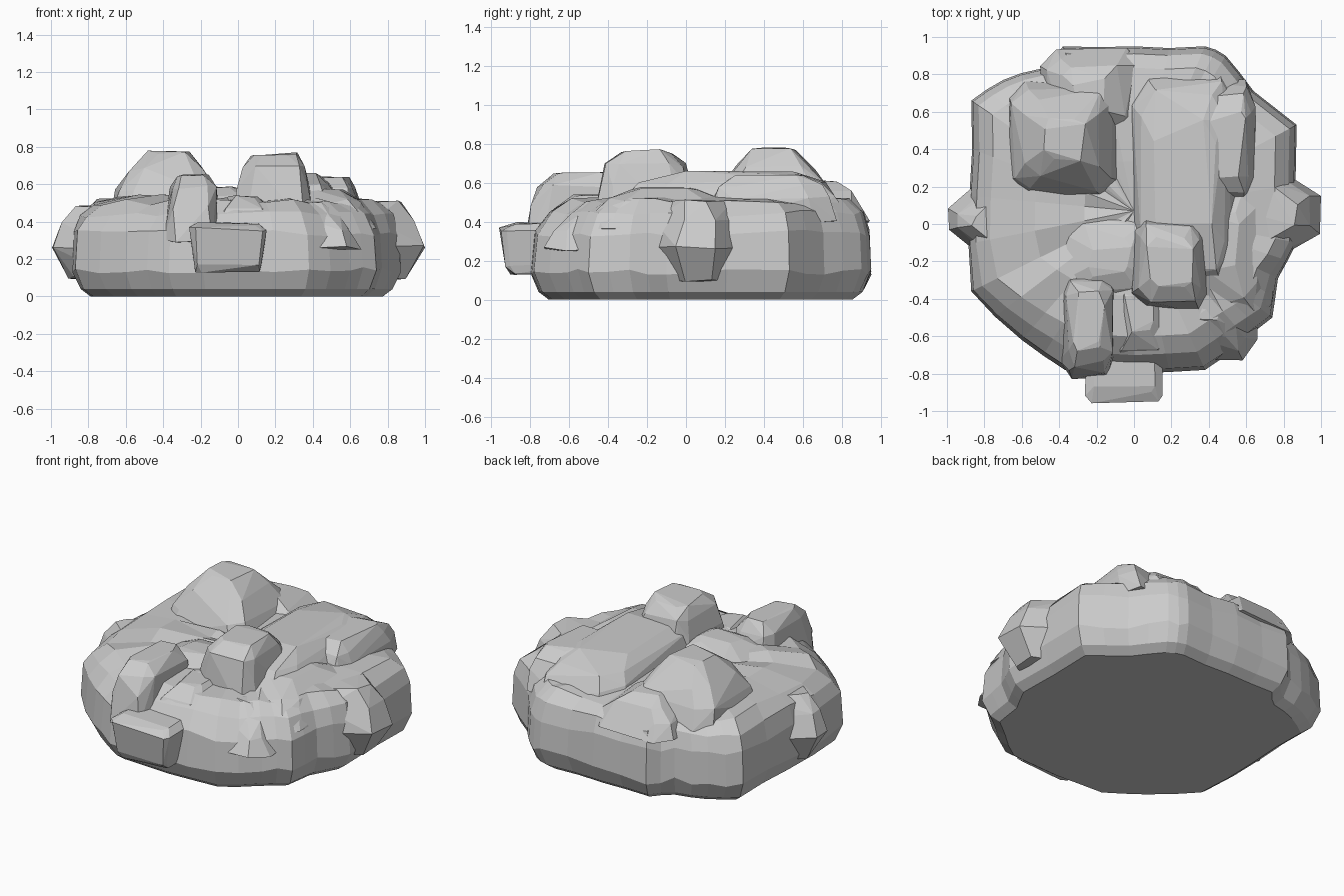
import bpy, bmesh, random

if "Cube" in bpy.data.objects:
    bpy.data.objects.remove(bpy.data.objects["Cube"])

random.seed(11)


def jit(a):
    return random.uniform(-a, a)


def make_object(name, bm):
    bmesh.ops.recalc_face_normals(bm, faces=bm.faces)
    mesh = bpy.data.meshes.new(name)
    bm.to_mesh(mesh)
    bm.free()
    obj = bpy.data.objects.new(name, mesh)
    bpy.context.collection.objects.link(obj)
    return obj


def loft_body(name, outline, levels, cy):
    """Stack scaled copies of the plan outline; the front rim slopes back."""
    n = len(outline) * 2
    plan = []
    for i, (x, y) in enumerate(outline):
        u, v = outline[(i + 1) % len(outline)]
        g = 1 + jit(0.012)
        plan += [(x, y), ((x + u) / 2 * g, (y + v) / 2 * g)]
    bm = bmesh.new()
    rings = []
    for z, s in levels:
        rough = 0.018 if z > 0.1 else 0
        ring = []
        for x, y in plan:
            front = min(max((-y - 0.2) / 0.5, 0), 1)
            f = s * (1 - 0.6 * front * max(z - 0.32, 0))
            ring.append(bm.verts.new((x * f, cy + (y - cy) * f, z + jit(rough))))
        rings.append(ring)
    for a, b in zip(rings, rings[1:]):
        for i in range(n):
            j = (i + 1) % n
            bm.faces.new((a[i], a[j], b[j], b[i]))
    bm.faces.new(rings[0][::-1])
    tip = bm.verts.new((0, cy, levels[-1][0]))
    for i in range(n):
        bm.faces.new((rings[-1][i], rings[-1][(i + 1) % n], tip))
    return make_object(name, bm)


# Shared lump profiles: (height fraction, width scale)
DOME = ((0, 1.08), (0.5, 0.96), (0.8, 0.84), (1, 0.56))
PEAK = ((0, 1.12), (0.4, 0.96), (0.72, 0.7), (1, 0.36))
POINT = ((0, 0.76), (0.42, 1), (0.75, 0.85), (1, 0.66))
NOSE = ((0, 0.8), (0.2, 0.9), (0.9, 1), (1, 0.8))


def lump(name, x0, x1, y0, y1, z0, z1, profile=DOME, corner=0.15, rough=0.02):
    """Convex faceted lump: chamfered rectangles stacked along a profile."""
    bm = bmesh.new()
    cx, cy = (x0 + x1) / 2, (y0 + y1) / 2
    k = 1 - 2 * corner
    for t, s in profile:
        w, d = (x1 - x0) / 2 * s, (y1 - y0) / 2 * s
        for sx in (-1, 1):
            for sy in (-1, 1):
                for kx, ky in ((k, 1), (1, k)):
                    bm.verts.new((cx + sx * w * kx + jit(rough),
                                  cy + sy * d * ky + jit(rough),
                                  z0 + (z1 - z0) * t + jit(0.012)))
    bmesh.ops.convex_hull(bm, input=bm.verts[:])
    loose = [v for v in bm.verts if not v.link_faces]
    bmesh.ops.delete(bm, geom=loose, context='VERTS')
    bmesh.ops.dissolve_limit(bm, angle_limit=0.1, verts=bm.verts[:], edges=bm.edges[:])
    return make_object(name, bm)


# Main body
outline = [(-0.37, -0.78), (0.0, -0.80), (0.38, -0.78), (0.6, -0.61), (0.74, -0.5),
           (0.77, -0.29), (0.87, -0.1), (0.87, 0.53), (0.64, 0.71), (0.49, 0.9),
           (0.38, 0.95), (0.0, 0.95), (-0.38, 0.95), (-0.5, 0.83), (-0.7, 0.77),
           (-0.87, 0.66), (-0.88, 0.15), (-0.87, -0.36), (-0.6, -0.62)]
levels = [(0, 0.89), (0.04, 0.95), (0.14, 1), (0.34, 0.99), (0.44, 0.955),
          (0.505, 0.87), (0.53, 0.6), (0.52, 0.3)]
rock = loft_body("rock", outline, levels, 0.07)

# Side points, front nose and lumps on top
lumps = [
    lump("left_point", -0.99, -0.2, -0.3, 0.34, 0.1, 0.48, POINT, 0.42),
    lump("right_point", 0.2, 0.99, -0.2, 0.32, 0.1, 0.5, POINT, 0.32),
    lump("front_nose", -0.26, 0.15, -0.95, -0.4, 0.13, 0.385, NOSE, 0.06, 0.01),
    lump("front_block", -0.38, -0.11, -0.79, -0.26, 0.3, 0.65),
    lump("front_step", -0.16, 0.24, -0.74, -0.2, 0.3, 0.53, PEAK),
    lump("front_corner", 0.16, 0.62, -0.68, -0.2, 0.26, 0.5, PEAK),
    lump("front_peak", -0.01, 0.4, -0.44, 0.02, 0.4, 0.76),
    lump("back_peak", -0.65, -0.1, 0.17, 0.73, 0.44, 0.77, PEAK),
    lump("back_shoulder", -0.46, 0.02, 0.48, 0.9, 0.4, 0.61, PEAK),
    lump("long_ridge", 0.0, 0.54, -0.32, 0.79, 0.42, 0.65),
    lump("right_step", 0.36, 0.64, 0.13, 0.74, 0.4, 0.635),
    lump("right_shelf", 0.2, 0.72, -0.5, 0.3, 0.36, 0.57, PEAK),
    lump("middle_saddle", -0.42, 0.15, -0.42, 0.06, 0.43, 0.58, PEAK),
]

# Fuse everything into one faceted rock
for part in lumps:
    mod = rock.modifiers.new(part.name, 'BOOLEAN')
    mod.operation = 'UNION'
    mod.solver = 'EXACT'
    mod.object = part
    part.hide_render = True
bpy.context.view_layer.objects.active = rock
for mod in list(rock.modifiers):
    bpy.ops.object.modifier_apply(modifier=mod.name)
for part in lumps:
    bpy.data.objects.remove(part, do_unlink=True)
